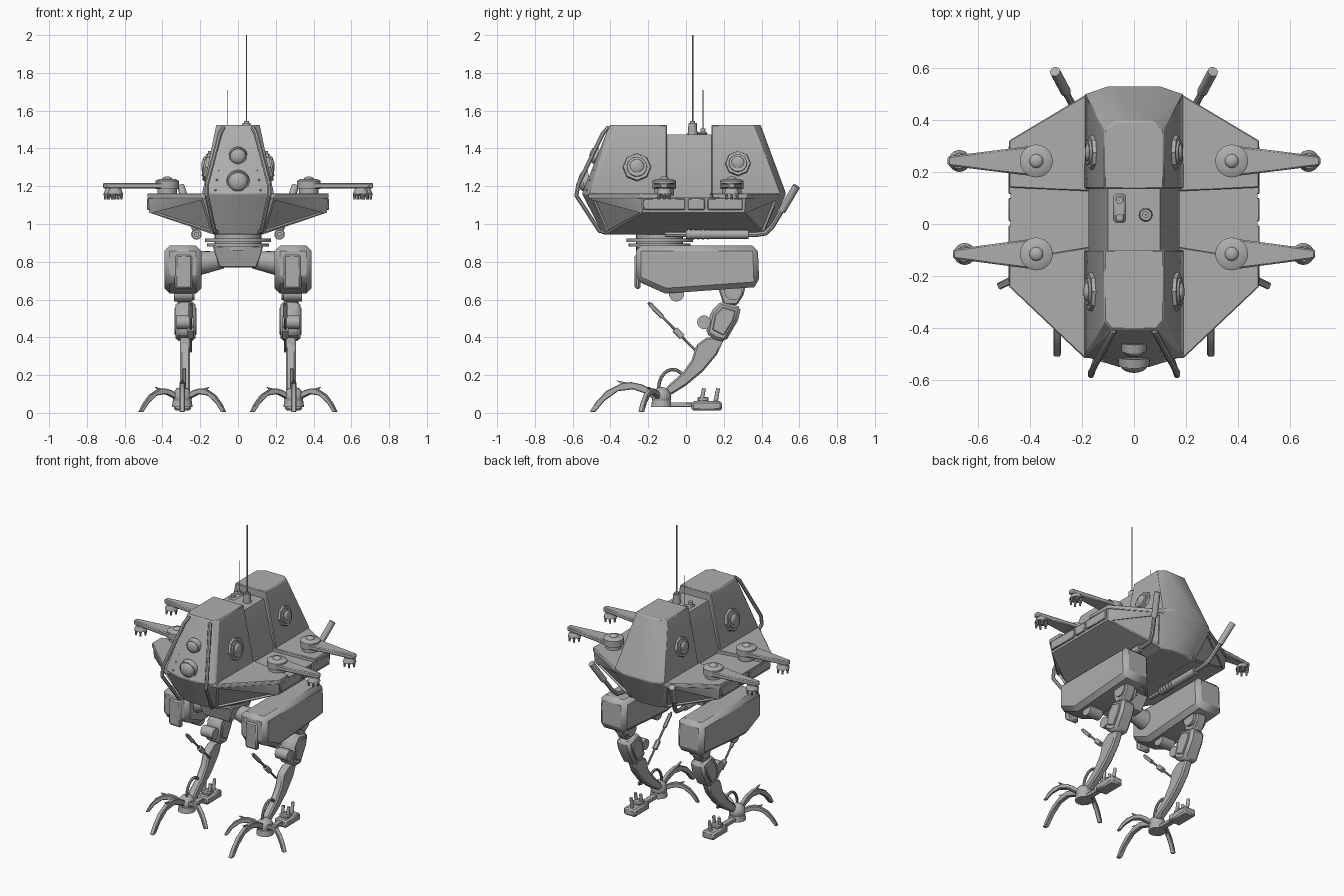
import bpy, bmesh, math
from mathutils import Vector

cube = bpy.data.objects.get("Cube")
if cube:
    bpy.data.objects.remove(cube)

grey = bpy.data.materials.new("grey_metal")
grey.use_nodes = True
grey.diffuse_color = (0.42, 0.42, 0.42, 1)
grey.node_tree.nodes["Principled BSDF"].inputs["Base Color"].default_value = (0.42, 0.42, 0.42, 1)
parts = []


def finish(name, bm, mirror=False, bevel=0):
    bmesh.ops.recalc_face_normals(bm, faces=bm.faces)
    me = bpy.data.meshes.new(name)
    bm.to_mesh(me)
    bm.free()
    me.materials.append(grey)
    ob = bpy.data.objects.new(name, me)
    bpy.context.collection.objects.link(ob)
    if bevel:
        b = ob.modifiers.new("bevel", 'BEVEL')
        b.width, b.segments, b.limit_method = bevel, 1, 'ANGLE'
    if mirror:
        ob.modifiers.new("mirror", 'MIRROR').use_clip = False
    parts.append(ob)
    return ob


def hull(name, pts, mirror=False, bevel=0, inset=None):
    """Convex solid; inset is a rule that picks faces to recess as panels."""
    bm = bmesh.new()
    for p in pts:
        bm.verts.new(p)
    r = bmesh.ops.convex_hull(bm, input=bm.verts)
    spare = [v for v in bm.verts if not v.link_faces]
    bmesh.ops.delete(bm, geom=spare, context='VERTS')
    bmesh.ops.dissolve_limit(bm, angle_limit=math.radians(7), verts=bm.verts, edges=bm.edges)
    bmesh.ops.recalc_face_normals(bm, faces=bm.faces)
    if inset:
        for f in [f for f in bm.faces if inset(f)]:
            bmesh.ops.inset_region(bm, faces=[f], thickness=0.022, depth=0)
            bmesh.ops.inset_region(bm, faces=[f], thickness=0.003, depth=-0.012)
    return finish(name, bm, mirror, bevel)


def box(name, a, b, mirror=False, bevel=0):
    return hull(name, [(x, y, z) for x in (a[0], b[0]) for y in (a[1], b[1]) for z in (a[2], b[2])],
                mirror, bevel)


def prism(name, prof, origin, half, angle=90, bevel=0):
    """Extrudes a flat outline (distance, height); angle turns its plane about z."""
    u = Vector((math.cos(math.radians(angle)), math.sin(math.radians(angle)), 0))
    w = Vector((-u.y, u.x, 0))
    bm = bmesh.new()
    rows = [[bm.verts.new(Vector(origin) + u * a + w * s + Vector((0, 0, b))) for a, b in prof]
            for s in (-half, half)]
    bm.faces.new(rows[0])
    bm.faces.new(rows[1][::-1])
    for i in range(len(prof)):
        j = (i + 1) % len(prof)
        bm.faces.new((rows[0][j], rows[0][i], rows[1][i], rows[1][j]))
    return finish(name, bm, True, bevel)


def cyl(name, p, q, r, r2=None, sides=24, mirror=False):
    p, q = Vector(p), Vector(q)
    bm = bmesh.new()
    bmesh.ops.create_cone(bm, cap_ends=True, segments=sides, radius1=r,
                          radius2=r if r2 is None else r2, depth=(q - p).length)
    bmesh.ops.rotate(bm, verts=bm.verts, matrix=Vector((0, 0, 1)).rotation_difference(q - p).to_matrix())
    bmesh.ops.translate(bm, verts=bm.verts, vec=(p + q) / 2)
    return finish(name, bm, mirror)


def ball(name, c, r, scale=(1, 1, 1), mirror=False, sides=20):
    bm = bmesh.new()
    bmesh.ops.create_uvsphere(bm, u_segments=sides, v_segments=sides // 2, radius=r)
    bmesh.ops.scale(bm, verts=bm.verts, vec=scale)
    bmesh.ops.translate(bm, verts=bm.verts, vec=c)
    return finish(name, bm, mirror)


def tube(name, pts, r):
    """Bent pipe through the points, mirrored."""
    cu = bpy.data.curves.new(name, 'CURVE')
    cu.dimensions, cu.bevel_depth, cu.bevel_resolution, cu.use_fill_caps = '3D', r, 2, True
    sp = cu.splines.new('POLY')
    sp.points.add(len(pts) - 1)
    for s, p in zip(sp.points, pts):
        s.co = (*p, 1)
    tmp = bpy.data.objects.new(name + "_path", cu)
    bpy.context.collection.objects.link(tmp)
    deps = bpy.context.evaluated_depsgraph_get()
    me = bpy.data.meshes.new_from_object(tmp.evaluated_get(deps))
    bm = bmesh.new()
    bm.from_mesh(me)
    bpy.data.objects.remove(tmp)
    bpy.data.meshes.remove(me)
    return finish(name, bm, True)


def both(pts):
    return [(s * x, y, z) for x, y, z in pts for s in (1, -1)]


# Cabin: front and rear shells over a slightly smaller middle
front = [(.115, -.37, 1.525), (.085, -.405, 1.525), (.19, -.51, 1.16), (.06, -.55, 1.16),
         (.13, -.42, .945), (.05, -.44, .945)]
rear = [(.115, .36, 1.525), (.07, .395, 1.525), (.188, .5, 1.16), (.1, .53, 1.16),
        (.13, .4, .945), (.05, .43, .945)]
for name, pts, y in (("cabin_front", front, -.1), ("cabin_rear", rear, .135)):
    hull(name, both(pts + [(.115, y, 1.525), (.19, y, 1.16), (.13, y, .945)]), bevel=.005)
hull("cabin_middle", both([(x, y, z) for y in (-.15, .18)
                           for x, z in ((.1, 1.475), (.175, 1.16), (.13, .945))]))

# Side sponsons with recessed panels
hull("sponson", [(.1, -.5, 1.14), (.19, -.505, 1.14), (.475, -.235, 1.14), (.475, .315, 1.14),
                 (.185, .49, 1.14), (.1, .49, 1.14), (.47, -.23, 1.06), (.47, .31, 1.06),
                 (.13, -.42, .945), (.13, .41, .945)], True,
     inset=lambda f: f.calc_area() > .02 and abs(f.normal.y) > .3 and f.normal.x > .1)
for name, pts in (("deck_front", [(.15, -.515), (.19, -.515), (.48, -.24), (.48, -.14), (.15, -.085)]),
                  ("deck_rear", [(.15, .495), (.187, .495), (.48, .32), (.48, .14), (.15, .125)])):
    hull(name, [(x, y, z) for x, y in pts for z in (1.135, 1.162)], True, .004)
for a, b in ((-.225, -.005), (.01, .1), (.115, .3)):
    box("side_panel", (.465, a, 1.075), (.482, b, 1.135), True, .004)

# Portholes on the sloping cabin sides
n = Vector((.979, 0, .2))
for y, z, r in ((-.26, 1.3, .078), (.275, 1.32, .07)):
    c = Vector((.115 + .075 * (1.525 - z) / .365, y, z))
    cyl("porthole_frame", c - n * .01, c + n * .014, r, r * .92, 8, True)
    cyl("porthole_ring", c, c + n * .022, r * .72, r * .66, 24, True)
    ball("porthole_glass", c + n * .018, r * .5, (.4, 1, 1), True)

# Headlights, rivets and grab rails on the nose
for z, y, r in ((1.36, -.475, .05), (1.225, -.53, .062)):
    cyl("headlight_ring", (0, y + .02, z), (0, y - .014, z - .006), r, r * .95)
    ball("headlight_lens", (0, y - .01, z), r * .85, (1, .6, 1))
for i in range(7):
    t = i / 6
    ball("nose_rivet", (.065 + .055 * t, -.41 - .115 * t, 1.49 - .31 * t), .006, mirror=True, sides=8)
tube("nose_rail", [(.07, -.37, 1.495), (.08, -.415, 1.508), (.095, -.44, 1.48), (.165, -.57, 1.21),
                   (.165, -.58, 1.15), (.125, -.46, .965), (.11, -.42, .955)], .012)

# Roof fittings
cyl("antenna_base", (.045, .035, 1.47), (.045, .035, 1.535), .026, .022)
cyl("antenna_cap", (.045, .035, 1.53), (.045, .035, 1.545), .013)
cyl("main_antenna", (.045, .035, 1.54), (.045, .035, 2), .0035, sides=8)
box("roof_plate", (-.078, .005, 1.47), (-.032, .115, 1.486), bevel=.008)
for y in (.025, .09):
    cyl("roof_socket", (-.055, y, 1.47), (-.055, y, 1.505), .014)
cyl("thin_antenna", (-.055, .09, 1.5), (-.055, .09, 1.71), .0015, sides=6)

# Gun turrets, one front and one rear on each side
for y, tip in ((-.115, .695), (.242, .715)):
    cyl("turret_base", (.375, y, 1.15), (.375, y, 1.185), .052, mirror=True)
    cyl("turret_drum", (.375, y, 1.185), (.375, y, 1.228), .063, mirror=True)
    cyl("turret_lid", (.375, y, 1.228), (.375, y, 1.238), .063, .045, mirror=True)
    ball("turret_dome", (.375, y, 1.236), .027, (1, 1, .6), True)
    hull("gun_arm", [(x, y + s * w, z) for x, w in ((.39, .058), (tip, .018))
                     for s in (1, -1) for z in (1.188, 1.218)], True, .006)
    gx = tip - .045
    cyl("gun_drum", (gx, y, 1.16), (gx, y, 1.19), .042, .03, mirror=True)
    for k in range(6):
        a = k * math.pi / 3
        tx, ty = gx + .033 * math.cos(a), y + .033 * math.sin(a)
        cyl("gun_tooth", (tx, ty, 1.13), (tx, ty, 1.165), .006, .009, 8, True)

# Exhausts under the hull
tube("exhaust_pipe", [(.22, -.11, .945), (.22, .37, .945), (.222, .42, .952), (.235, .455, .985),
                      (.298, .575, 1.185)], .014)
cyl("exhaust_muffler", (.22, 0, .945), (.22, .33, .945), .024, mirror=True)
for i in range(5):
    y = .01 + i * .025
    cyl("muffler_rib", (.22, y, .945), (.22, y + .01, .945), .028, mirror=True)
cyl("exhaust_tip", (.262, .508, 1.07), (.303, .585, 1.2), .02, mirror=True)

# Waist ring and hips
cyl("waist_neck", (0, -.14, .86), (0, -.14, .96), .125)
for z, r in ((.88, .165), (.905, .176)):
    cyl("waist_ring", (0, -.14, z), (0, -.14, z + .018), r, sides=32)
hull("hip_block", both([(x, -.14 + s * d, z) for s in (1, -1)
                        for x, d, z in ((.135, .12, .885), (.1, .09, .77))]), bevel=.006)
cyl("hip_axle", (.08, -.14, .81), (.23, -.14, .79), .045, .068, mirror=True)

# Thighs
X = .285
prism("thigh", [(-.265, .885), (.38, .885), (.388, .68), (.36, .665), (-.11, .632), (-.265, .7)],
      (.292, 0, 0), .098, bevel=.028)
box("thigh_front_plate", (.24, -.273, .655), (.335, -.24, .84), True, .012)
cyl("thigh_roller", (.24, -.05, .63), (.34, -.05, .63), .04, mirror=True)
prism("knee_bracket", [(.16, .69), (.32, .69), (.305, .625), (.27, .57), (.2, .57), (.18, .63)],
      (X, 0, 0), .035, bevel=.008)
cyl("knee_joint", (.23, .25, .645), (.33, .25, .645), .048, mirror=True)

# Shins
prism("shin_block", [(.105, .42), (.13, .535), (.185, .592), (.292, .56), (.275, .49), (.21, .378), (.16, .385)],
      (.278, 0, 0), .052, bevel=.016)
prism("shin_panel", [(.14, .44), (.155, .52), (.195, .56), (.262, .54), (.25, .49), (.2, .41)],
      (.278, 0, 0), .058, bevel=.004)
cyl("shin_pivot", (.235, .095, .48), (.325, .095, .48), .036, mirror=True)
prism("lower_shin", [(.205, .4), (.165, .31), (.09, .22), (0, .145), (-.08, .095), (-.13, .1),
                     (-.09, .15), (-.02, .21), (.03, .28), (.055, .36), (.11, .4)],
      (.28, 0, 0), .026, bevel=.009)
cyl("piston_rod", (.25, -.2, .585), (.25, .055, .325), .007, sides=10, mirror=True)
cyl("piston_sleeve", (.25, -.19, .575), (.25, -.125, .508), .012, sides=12, mirror=True)
cyl("piston_collar", (.25, -.06, .442), (.25, -.02, .402), .017, sides=12, mirror=True)
tube("ankle_hose", [(X, -.07 - .075 * math.cos(a * .3), .13 + .1 * math.sin(a * .3)) for a in range(9)], .009)

# Feet: ankle, three clawed toes and a heel
F = (.295, -.13, 0)
ball("ankle", (.295, -.13, .085), .052, mirror=True)
cyl("foot_plate", (.295, -.13, .03), (.295, -.13, .065), .055, .05, 12, True)
toe = [(.02, .105), (.1, .15), (.16, .163), (.21, .158), (.29, .118), (.345, .06), (.38, .005),
       (.35, .005), (.3, .065), (.23, .115), (.15, .125), (.08, .1), (.03, .065)]
for name, angle, k, h in (("front_toe", -90, 1, 1), ("outer_toe", -26, .67, .8), ("inner_toe", 206, .67, .8)):
    prism(name, [(a * k, b * h) for a, b in toe], F, .014, angle, .004)
    prism(name + "_spur", [(.13 * k, .15 * h), (.24 * k, .172 * h), (.2 * k, .145 * h)], F, .006, angle)
box("heel_bar", (.275, -.13, .03), (.315, .04, .055), True, .004)
box("heel_block", (.25, .03, .012), (.34, .19, .062), True, .01)
box("heel_step", (.265, .06, .06), (.325, .12, .085), True, .006)
for x, y in ((.275, .08), (.315, .08), (.295, .155)):
    cyl("heel_post", (x, y, .05), (x, y + .015, .13), .012, .01, 12, True)

# Smooth the round parts, keeping hard edges
bpy.ops.object.select_all(action='DESELECT')
for ob in parts:
    ob.select_set(True)
bpy.context.view_layer.objects.active = parts[0]
bpy.ops.object.shade_smooth_by_angle(angle=math.radians(30))
